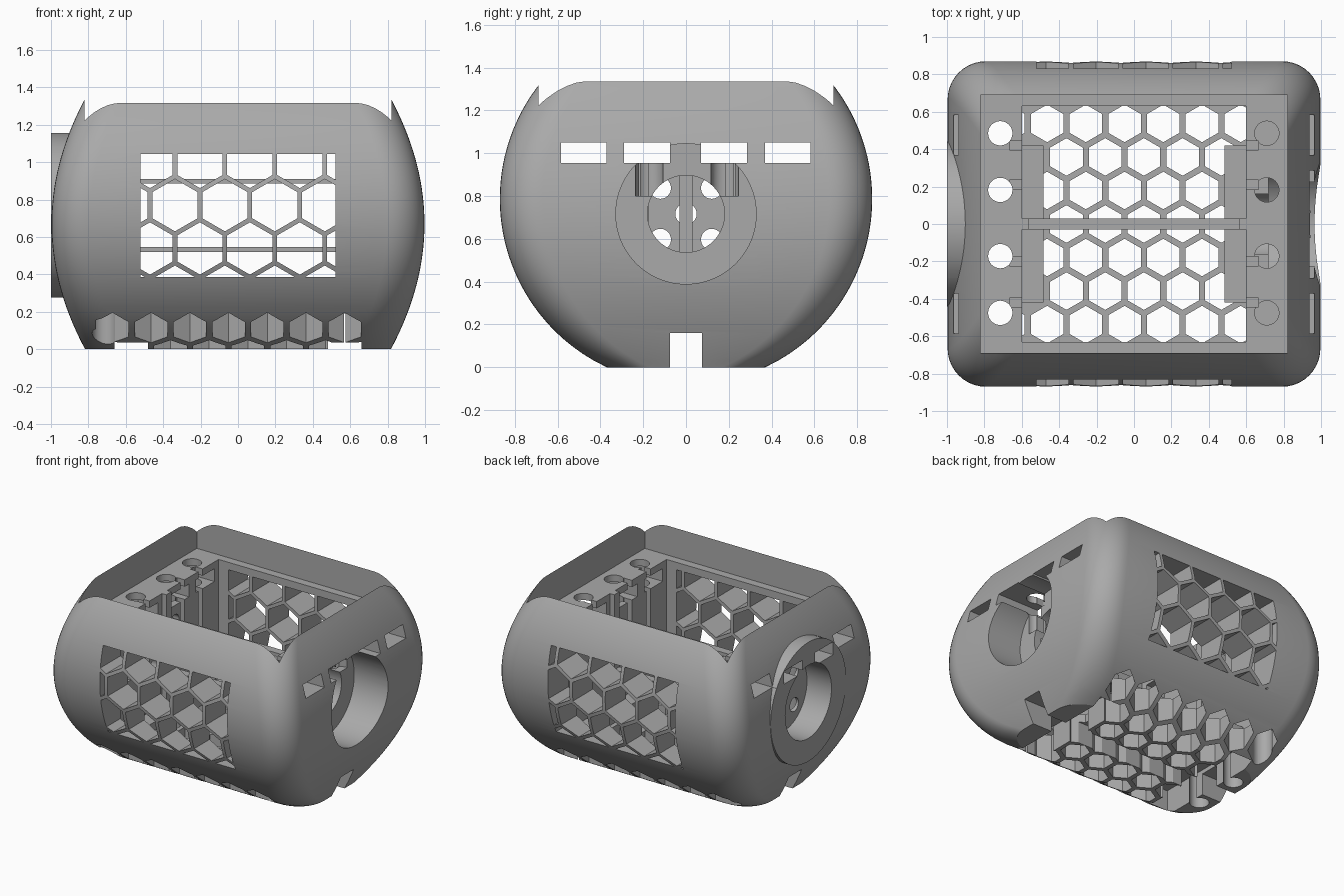
import bpy, bmesh, math
from mathutils import Matrix

if "Cube" in bpy.data.objects:
    bpy.data.objects.remove(bpy.data.objects["Cube"], do_unlink=True)

grey = bpy.data.materials.new("plain grey plastic")
grey.use_nodes = True
grey.diffuse_color = (0.4, 0.4, 0.4, 1)
grey.node_tree.nodes["Principled BSDF"].inputs["Base Color"].default_value = (0.4, 0.4, 0.4, 1)


def make(name, bm):
    bmesh.ops.recalc_face_normals(bm, faces=bm.faces[:])
    mesh = bpy.data.meshes.new(name)
    bm.to_mesh(mesh)
    bm.free()
    mesh.materials.append(grey)
    ob = bpy.data.objects.new(name, mesh)
    bpy.context.scene.collection.objects.link(ob)
    return ob


def boxes(name, spans):
    """One mesh of boxes, each given as (x0, x1, y0, y1, z0, z1)."""
    bm = bmesh.new()
    for x0, x1, y0, y1, z0, z1 in spans:
        m = Matrix.Translation(((x0 + x1) / 2, (y0 + y1) / 2, (z0 + z1) / 2))
        bmesh.ops.create_cube(bm, size=1, matrix=m @ Matrix.Diagonal((x1 - x0, y1 - y0, z1 - z0, 1)))
    return make(name, bm)


def rods(name, axis, radius, lo, hi, centres, sides=48):
    """Cylinders or prisms along an axis, from lo to hi, at 2D centres."""
    bm = bmesh.new()
    for u, v in centres:
        mid = (lo + hi) / 2
        if axis == "X":
            m = Matrix.Translation((mid, u, v)) @ Matrix.Rotation(math.pi / 2, 4, "Y")
        elif axis == "Y":
            m = Matrix.Translation((u, mid, v)) @ Matrix.Rotation(math.pi / 2, 4, "X")
        else:
            m = Matrix.Translation((u, v, mid))
        bmesh.ops.create_cone(bm, cap_ends=True, segments=sides, radius1=radius,
                              radius2=radius, depth=hi - lo, matrix=m)
    return make(name, bm)


def boolean(target, tool, operation="DIFFERENCE"):
    tool.hide_render = True
    mod = target.modifiers.new("bool", "BOOLEAN")
    mod.operation, mod.solver, mod.object = operation, "EXACT", tool
    bpy.context.view_layer.objects.active = target
    bpy.ops.object.modifier_apply(modifier=mod.name)
    bpy.data.objects.remove(tool, do_unlink=True)


def hex_centres(cx, cy, pitch, rows, cols):
    return [(cx + pitch * (c - 0.5 * (r % 2)), cy + r * pitch * math.sqrt(3) / 2)
            for r in rows for c in cols]


# Barrel body: rounded rectangles stacked in z, bulging both ways
def section(z):
    a = 0.997 - 0.4 * (z - 0.67) ** 2
    b = math.sqrt(0.757 - (z - 0.787) ** 2)
    r, n, pts = 0.2, 10, []
    for q, (sx, sy) in enumerate([(1, 1), (-1, 1), (-1, -1), (1, -1)]):
        for i in range(n + 1):
            t = math.pi / 2 * (q + i / n)
            pts.append((sx * (a - r) + r * math.cos(t), sy * (b - r) + r * math.sin(t), z))
    return pts


bm = bmesh.new()
levels = 44
rings = [[bm.verts.new(p) for p in section(1.4 * i / levels)] for i in range(levels + 1)]
for low, high in zip(rings, rings[1:]):
    for i in range(len(low)):
        j = (i + 1) % len(low)
        bm.faces.new((low[i], low[j], high[j], high[i]))
bm.faces.new(rings[0])
bm.faces.new(rings[-1])
body = make("housing", bm)

# Round mounting flange on the right end
AXIS_Z = 0.717
boolean(body, rods("flange", "X", 0.44, -1.0, -0.83, [(0, AXIS_Z)], 96), "UNION")

# Top tray and inner bay
boolean(body, boxes("tray_cut", [(-0.82, 0.82, -0.69, 0.69, 1.1, 1.6)]))
boolean(body, boxes("bay_cut", [(-0.6, 0.6, -0.63, 0.63, 0.22, 1.2)]))

# Honeycomb windows, front and back
window = rods("window_cut", "Y", 0.242 / math.sqrt(3), -1, 1,
              hex_centres(-0.07, 0.77, 0.267, range(-2, 3), range(-2, 4)), 6)
boolean(window, boxes("window_frame", [(-0.52, 0.52, -2, 2, 0.385, 1.045)]), "INTERSECT")
boolean(body, window)

# Honeycomb underside, widest in the outer rows
cells = hex_centres(0.053, 0, 0.207, range(-3, 4), range(-3, 4))
cells = [(x, y) for x, y in cells if abs(y) > 0.5 or abs(x) < 0.53]
boolean(body, rods("underside_cut", "Z", 0.174 / math.sqrt(3), -0.1, 0.26, cells, 6))

# Cable channel and the two pockets underneath
boolean(body, boxes("channel_cut", [(-1.2, 1.2, -0.075, 0.075, -0.1, 0.16)]))
boolean(body, boxes("pocket_cut", [(s * 0.57 - 0.09, s * 0.57 + 0.09, -0.44, 0.44, -0.1, 0.19)
                                   for s in (-1, 1)]))

# Strap slots through both ends
boolean(body, boxes("slot_cut", [(s * 0.85 - 0.3, s * 0.85 + 0.3, y - 0.107, y + 0.107, 0.955, 1.05)
                                 for s in (-1, 1) for y in (-0.478, -0.182, 0.178, 0.475)]))

# Left end: deep bearing recess and bore
boolean(body, rods("recess_cut", "X", 0.328, 0.72, 1.2, [(0, AXIS_Z)], 96))
boolean(body, rods("bore_cut", "X", 0.18, 0.5, 1.1, [(0, AXIS_Z)], 64))

# Right end: shallow recess with a bolt circle and shaft hole
boolean(body, rods("flange_recess_cut", "X", 0.27, -1.2, -0.8, [(0, AXIS_Z)], 64))
bolts = [(sy * 0.12, AXIS_Z + sz * 0.12) for sy in (-1, 1) for sz in (-1, 1)]
boolean(body, rods("bolt_cut", "X", 0.05, -1, -0.5, bolts + [(0, AXIS_Z)], 24))

# Screw holes in the tray shelves: through on the right, blind on the left
ROWS = (-0.475, -0.172, 0.182, 0.485)
boolean(body, rods("screw_cut_right", "Z", 0.065, -0.2, 1.3, [(-0.715, y) for y in ROWS], 32))
boolean(body, rods("screw_cut_left", "Z", 0.065, 0.8, 1.3, [(0.71, y) for y in ROWS], 32))
boolean(body, boxes("shelf_notch_cut", [(s * 0.62 - 0.045, s * 0.62 + 0.045, y - 0.025, y + 0.025, 0.6, 1.3)
                                        for s in (-1, 1) for y in (-0.42, -0.2, 0.21, 0.42)]))

# Ledges over the underside pockets
for side, s in (("left", 1), ("right", -1)):
    boxes("bay_ledge_" + side, [(s * 0.545 - 0.062, s * 0.545 + 0.062, -0.42, 0.42, 0.19, 0.28)])

# Central divider frame
boxes("divider_rails", [(-0.61, 0.61, -0.03, 0.03, z, z + 0.026) for z in (0.52, 0.885)])
boxes("divider_posts", [(s * 0.585 - 0.02, s * 0.585 + 0.02, -0.03, 0.03, 0.28, 1.1) for s in (-1, 1)])

# Smooth the curved shell, keep cut edges sharp
bpy.context.view_layer.update()
body.select_set(True)
bpy.context.view_layer.objects.active = body
bpy.ops.object.shade_smooth_by_angle(angle=math.radians(25))
